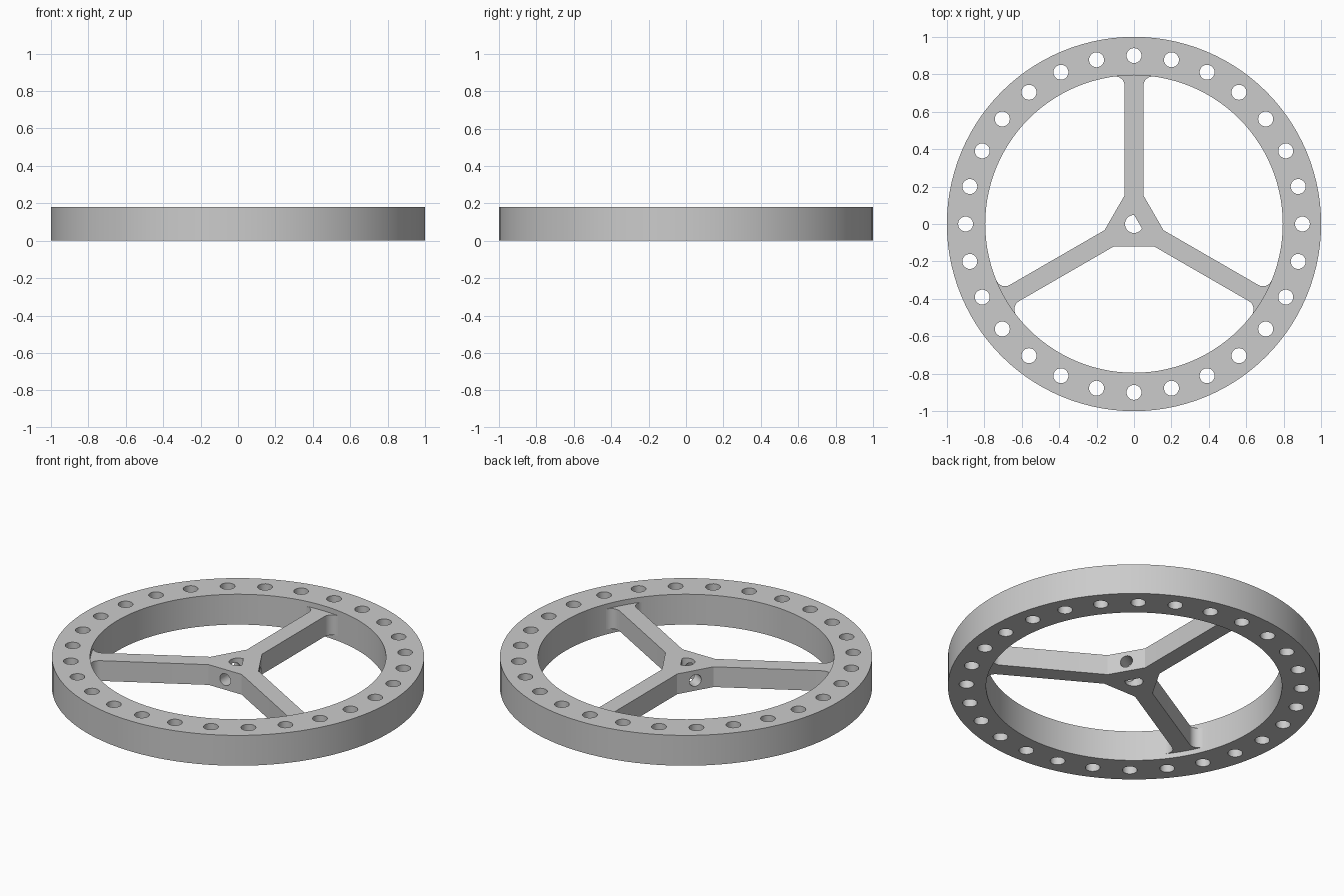
import bpy, bmesh
from math import sin, cos, pi, radians, acos, atan2, hypot
from mathutils import Matrix, Vector

if "Cube" in bpy.data.objects:
    bpy.data.objects.remove(bpy.data.objects["Cube"])

grey = bpy.data.materials.new("light_grey")
grey.diffuse_color = (0.6, 0.6, 0.6, 1)
grey.use_nodes = True
grey.node_tree.nodes["Principled BSDF"].inputs["Base Color"].default_value = grey.diffuse_color


def arc(cx, cy, r, a0, a1, n):
    """Points along an arc, both ends included."""
    return [(cx + r * cos(a0 + (a1 - a0) * i / n),
             cy + r * sin(a0 + (a1 - a0) * i / n)) for i in range(n + 1)]


def circle(cx, cy, r, n):
    return arc(cx, cy, r, 0, 2 * pi, n)[:-1]


def finish(name, bm):
    bmesh.ops.recalc_face_normals(bm, faces=bm.faces)
    mesh = bpy.data.meshes.new(name)
    bm.to_mesh(mesh)
    bm.free()
    mesh.materials.append(grey)
    ob = bpy.data.objects.new(name, mesh)
    bpy.context.collection.objects.link(ob)
    return ob


def plate(name, loops, z0, z1):
    """Fill closed outlines (inner ones become holes) and extrude upward."""
    bm = bmesh.new()
    for pts in loops:
        vs = [bm.verts.new((x, y, z0)) for x, y in pts]
        for a, b in zip(vs, vs[1:] + vs[:1]):
            bm.edges.new((a, b))
    bmesh.ops.triangle_fill(bm, edges=bm.edges[:], use_beauty=True,
                            use_dissolve=False, normal=(0, 0, 1))
    ext = bmesh.ops.extrude_face_region(bm, geom=bm.faces[:], use_keep_orig=True)
    top = [g for g in ext["geom"] if isinstance(g, bmesh.types.BMVert)]
    bmesh.ops.translate(bm, verts=top, vec=(0, 0, z1 - z0))
    return finish(name, bm)


def smooth(ob):
    bpy.ops.object.select_all(action='DESELECT')
    ob.select_set(True)
    bpy.context.view_layer.objects.active = ob
    bpy.ops.object.shade_smooth_by_angle(angle=radians(25))


# Rim with a circle of through holes
R_IN, HOLES = 0.795, 28
loops = [circle(0, 0, 1, 112), circle(0, 0, R_IN, 112)]
loops += [circle(0.9 * cos(2 * pi * i / HOLES), 0.9 * sin(2 * pi * i / HOLES), 0.04, 24)
          for i in range(HOLES)]
smooth(plate("rim", loops, 0, 0.18))

# Three filleted spokes and a flat-sided hub, as one outline
HALF, FIL, FLAT = 0.05, 0.05, 0.12
fx = HALF + FIL
fy = ((R_IN - FIL) ** 2 - fx ** 2) ** 0.5
tip = atan2(fy, fx)
corner_y = (FLAT - HALF * cos(pi / 6)) / sin(pi / 6)
right = [(HALF, corner_y)] + arc(fx, fy, FIL, pi, tip, 8)
end = arc(0, 0, R_IN + 0.002, tip, pi - tip, 6)
left = [(-x, y) for x, y in reversed(right)]
arm = right + end + left
outline = []
for k in range(3):
    c, s = cos(2 * pi * k / 3), sin(2 * pi * k / 3)
    outline += [(c * x - s * y, s * x + c * y) for x, y in arm]

# D-shaped shaft bore with its flat facing 30 degrees
BORE = 0.048
half = acos(0.025 / BORE)
bore = arc(0, 0, BORE, pi / 6 + half, pi / 6 + 2 * pi - half, 28)
spokes = plate("spokes_and_hub", [outline, bore], 0.03, 0.15)

# Set-screw holes through each hub flat
bm = bmesh.new()
for deg in (30, 150, 270):
    a = radians(deg)
    d = Vector((cos(a), sin(a), 0))
    m = Matrix.Translation(d * 0.111 + Vector((0, 0, 0.09))) @ \
        d.to_track_quat('Z', 'Y').to_matrix().to_4x4()
    bmesh.ops.create_cone(bm, cap_ends=True, segments=24, radius1=0.035,
                          radius2=0.035, depth=0.178, matrix=m)
drill = finish("screw_hole_cutter", bm)
drill.hide_render = True
drill.hide_viewport = True
cut = spokes.modifiers.new("screw_holes", 'BOOLEAN')
cut.object = drill
cut.operation = 'DIFFERENCE'
cut.solver = 'EXACT'
bpy.ops.object.select_all(action='DESELECT')
bpy.context.view_layer.objects.active = spokes
spokes.select_set(True)
bpy.ops.object.modifier_apply(modifier=cut.name)
bpy.data.objects.remove(drill)
smooth(spokes)
